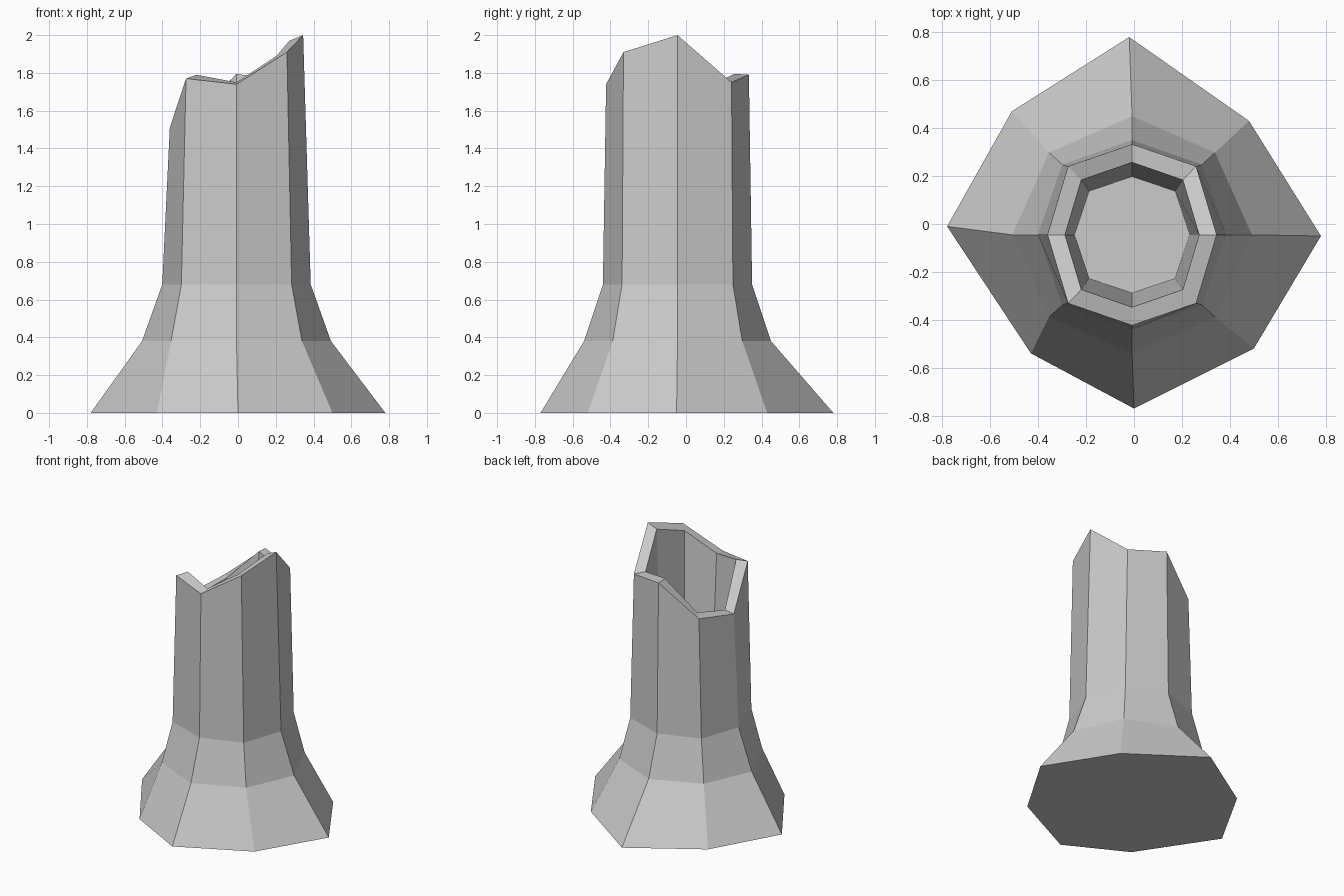
import bpy
import bmesh
import math

cube = bpy.data.objects.get("Cube")
if cube:
    bpy.data.objects.remove(cube, do_unlink=True)

SIDES = 8
CENTRE_X, CENTRE_Y = -0.008, -0.045

# Broken rim heights, counter-clockwise from the +x corner
rim_heights = [2.0, 1.75, 1.79, 1.56, 1.51, 1.77, 1.74, 1.91]
inner_heights = [1.97, 1.76, 1.795, 1.57, 1.52, 1.79, 1.75, 1.89]

# Uneven spread of the roots on the ground
foot = [(0.78, -0.05), (0.48, 0.43), (-0.02, 0.78), (-0.51, 0.47),
        (-0.78, -0.01), (-0.43, -0.54), (0, -0.77), (0.5, -0.52)]


def octagon(rx, ry, diagonal, heights):
    """Ring of corners; every second corner is scaled by diagonal."""
    points = []
    for i, z in enumerate(heights):
        angle = math.tau * i / SIDES
        scale = diagonal if i % 2 else 1
        points.append((CENTRE_X + rx * scale * math.cos(angle),
                       CENTRE_Y + ry * scale * math.sin(angle), z))
    return points


def level(z):
    return [z] * SIDES


# Rings from the ground, up the bark, over the rim and down the hollow
rings = [
    [(x, y, 0) for x, y in foot],
    octagon(0.5, 0.495, 0.98, level(0.38)),
    octagon(0.393, 0.395, 1.05, level(0.68)),
    octagon(0.353, 0.378, 1.07, rim_heights),
    octagon(0.28, 0.302, 1.07, inner_heights),
    octagon(0.24, 0.243, 1.06, level(0.7)),
]

bm = bmesh.new()
loops = [[bm.verts.new(p) for p in ring] for ring in rings]
for low, high in zip(loops, loops[1:]):
    for i in range(SIDES):
        j = (i + 1) % SIDES
        bm.faces.new((low[i], low[j], high[j], high[i]))

# Underside and floor of the hollow
bm.faces.new(reversed(loops[0]))
bm.faces.new(loops[-1])
bmesh.ops.recalc_face_normals(bm, faces=bm.faces)

mesh = bpy.data.meshes.new("hollow_stump")
bm.to_mesh(mesh)
bm.free()
stump = bpy.data.objects.new("hollow_stump", mesh)
bpy.context.collection.objects.link(stump)

# Plain grey surface
grey = bpy.data.materials.new("light_grey")
grey.use_nodes = True
colour = (0.6, 0.6, 0.6, 1)
grey.diffuse_color = colour
grey.node_tree.nodes["Principled BSDF"].inputs["Base Color"].default_value = colour
mesh.materials.append(grey)
